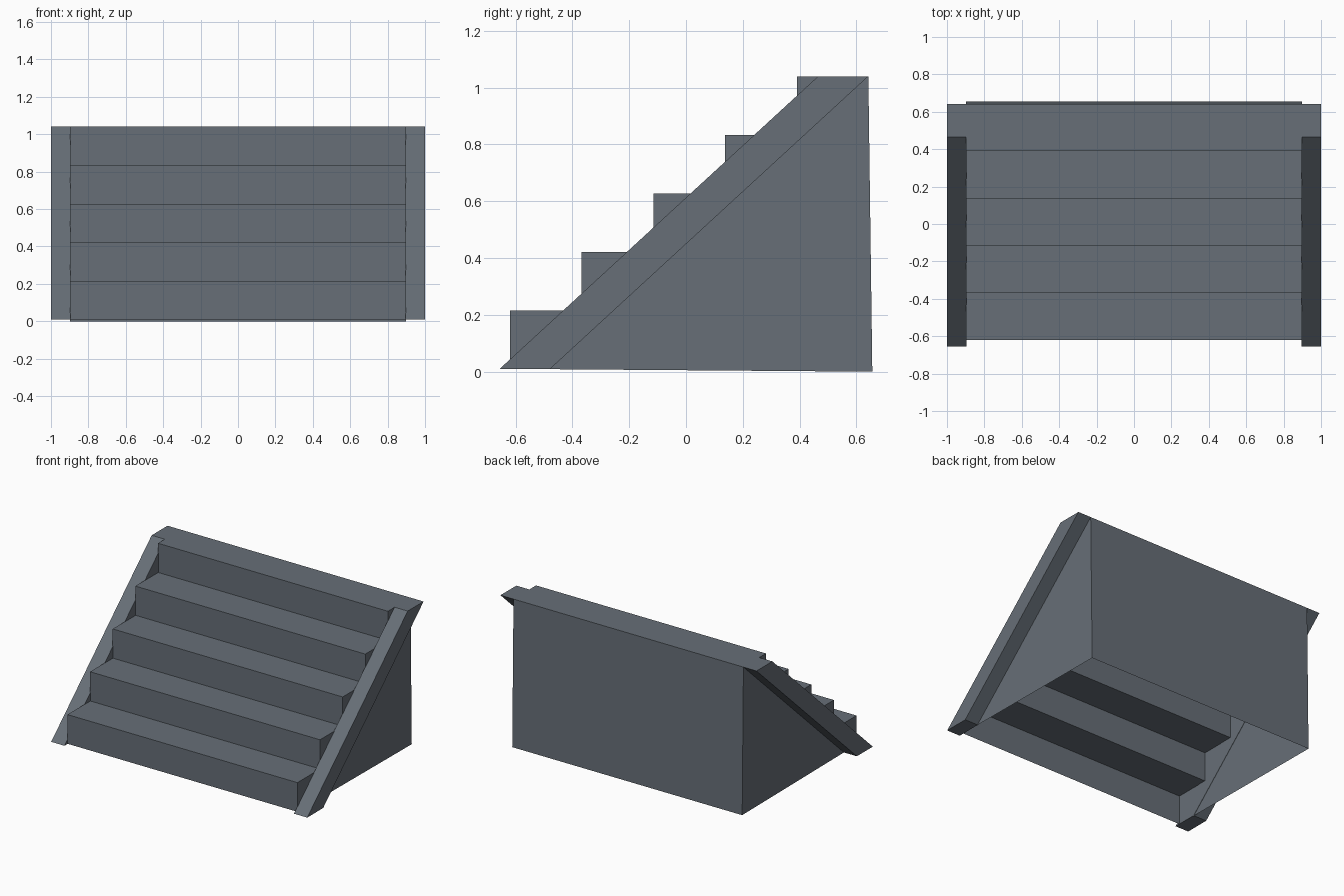
import bpy, bmesh

if "Cube" in bpy.data.objects:
    bpy.data.objects.remove(bpy.data.objects["Cube"])

grey = bpy.data.materials.new("slate grey")
grey.diffuse_color = (0.135, 0.158, 0.185, 1)
grey.use_nodes = True
grey.node_tree.nodes["Principled BSDF"].inputs["Base Color"].default_value = grey.diffuse_color


def finish(name, bm):
    me = bpy.data.meshes.new(name)
    bm.to_mesh(me)
    bm.free()
    me.materials.append(grey)
    ob = bpy.data.objects.new(name, me)
    bpy.context.collection.objects.link(ob)
    return ob


def extrude_profile(name, pts, x0, x1, skip=()):
    """Extrude a clockwise (y, z) outline along x, leaving skipped edges open."""
    bm = bmesh.new()
    a = [bm.verts.new((x0, y, z)) for y, z in pts]
    b = [bm.verts.new((x1, y, z)) for y, z in pts]
    n = len(pts)
    bm.faces.new(a[::-1])
    bm.faces.new(b)
    for i in range(n):
        if i not in skip:
            j = (i + 1) % n
            bm.faces.new((a[i], a[j], b[j], b[i]))
    # outline runs clockwise seen from +x, so flip everything outward
    bmesh.ops.reverse_faces(bm, faces=bm.faces[:])
    return finish(name, bm)


# Hollow stair body: five risers and treads, sides and back, open underneath
STEPS, Z0, RISE = 5, 0.01, 0.206
Y0, RUN = -0.62, 0.2525
outline = []
for i in range(STEPS):
    y = Y0 + i * RUN
    outline += [(y, Z0 + i * RISE), (y, Z0 + (i + 1) * RISE)]
outline += [(0.642, Z0 + STEPS * RISE), (0.656, 0.0)]
extrude_profile("stair_body", outline, -0.898, 0.898, skip=(len(outline) - 1,))

# Sloping side stringers
stringer = [(-0.656, 0.01), (0.465, 1.04), (0.642, 1.04), (-0.478, 0.01)]
for side, x0, x1 in (("left", -1.0, -0.896), ("right", 0.896, 1.0)):
    extrude_profile(side + "_stringer", stringer, x0, x1)
